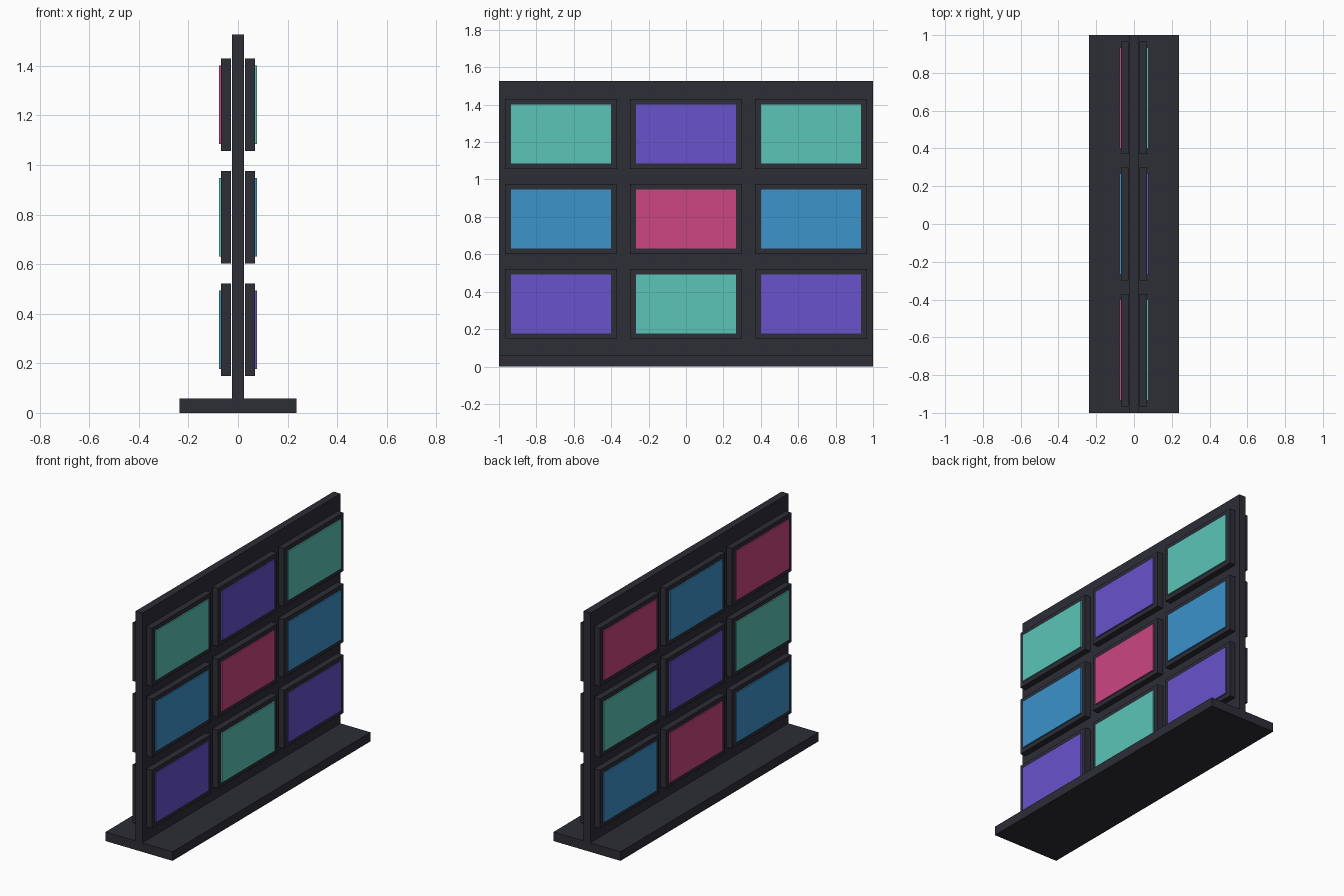
import bpy
import bmesh
from mathutils import Matrix, Vector

cube = bpy.data.objects.get("Cube")
if cube:
    bpy.data.objects.remove(cube, do_unlink=True)


def material(name, rgb):
    """Flat material from display colour, stored as linear."""
    linear = [((c / 255 + 0.055) / 1.055) ** 2.4 for c in rgb]
    mat = bpy.data.materials.new(name)
    mat.use_nodes = True
    mat.diffuse_color = (*linear, 1)
    bsdf = mat.node_tree.nodes["Principled BSDF"]
    bsdf.inputs["Base Color"].default_value = (*linear, 1)
    return mat


def box(name, low, high, mat):
    low, high = Vector(low), Vector(high)
    bm = bmesh.new()
    bmesh.ops.create_cube(bm, size=1, matrix=Matrix.Diagonal((*(high - low), 1)))
    mesh = bpy.data.meshes.new(name)
    bm.to_mesh(mesh)
    bm.free()
    mesh.materials.append(mat)
    obj = bpy.data.objects.new(name, mesh)
    obj.location = (low + high) / 2
    bpy.context.collection.objects.link(obj)


dark = material("charcoal", (45, 45, 54))
teal = material("teal", (91, 197, 183))
purple = material("purple", (104, 82, 203))
blue = material("blue", (60, 147, 203))
pink = material("pink", (204, 70, 129))

# Base slab and upright board
box("base", (-0.237, -1, 0), (0.237, 1, 0.058), dark)
box("board", (-0.024, -1, 0.058), (0.024, 1, 1.527), dark)

# Colours by row from top to bottom: (outer columns, middle column)
sides = {
    "left": (1, [(teal, purple), (blue, pink), (purple, teal)]),
    "right": (-1, [(pink, blue), (teal, purple), (blue, pink)]),
}
rows = list(zip(("top", "middle", "bottom"), (1.243, 0.789, 0.335)))
columns = list(zip(("front", "centre", "back"), (-0.668, 0, 0.668)))


def panel(name, sign, near, far, y, z, width, height, mat):
    x0, x1 = sorted((sign * near, sign * far))
    box(name, (x0, y - width / 2, z - height / 2),
        (x1, y + width / 2, z + height / 2), mat)


# Framed screens on both faces of the board
for side, (sign, colours) in sides.items():
    for (row, z), (outer, middle) in zip(rows, colours):
        for column, y in columns:
            label = f"{side}_{row}_{column}"
            panel("frame_" + label, sign, 0.028, 0.068, y, z, 0.597, 0.373, dark)
            panel("screen_" + label, sign, 0.068, 0.076, y, z, 0.535, 0.316,
                  outer if y else middle)
